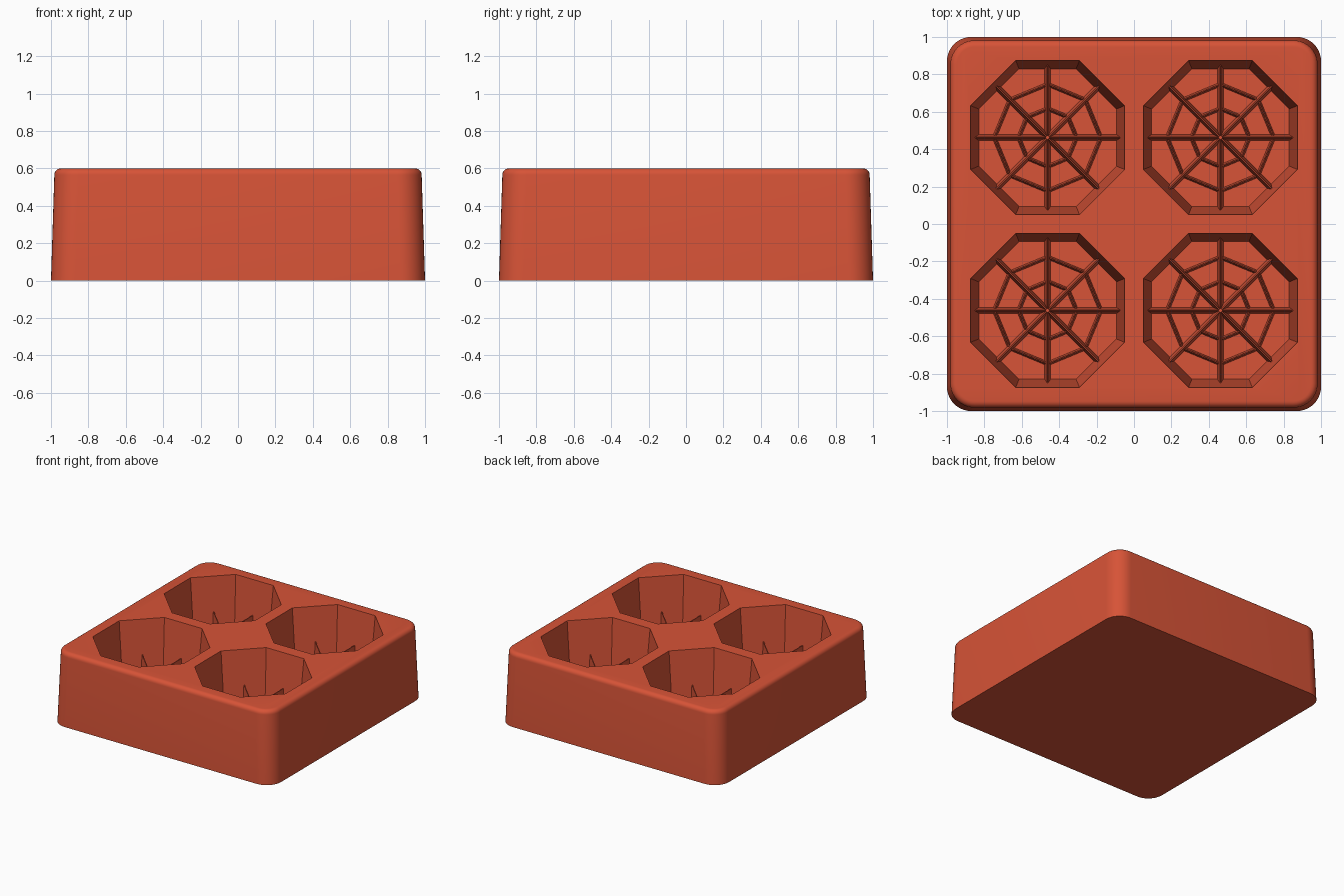
import bpy
import bmesh
from math import cos, sin, pi, radians
from mathutils import Matrix

cube = bpy.data.objects.get("Cube")
if cube:
    bpy.data.objects.remove(cube, do_unlink=True)

terracotta = bpy.data.materials.new("terracotta_red")
terracotta.use_nodes = True
colour = (0.68, 0.087, 0.038, 1)
terracotta.diffuse_color = colour
terracotta.node_tree.nodes["Principled BSDF"].inputs["Base Color"].default_value = colour

HEIGHT = 0.6
FLOOR = 0.1
CENTRE = 0.462
RIM, BASE = 0.412, 0.368     # pocket apothem at the top and at the floor


def loft(bm, loops, closed=False):
    """Skin a stack of equal loops; cap the ends, or join last to first."""
    rings = [[bm.verts.new(p) for p in loop] for loop in loops]
    pairs = list(zip(rings, rings[1:]))
    if closed:
        pairs.append((rings[-1], rings[0]))
    else:
        bm.faces.new(rings[0])
        bm.faces.new(rings[-1])
    n = len(rings[0])
    for a, b in pairs:
        for i in range(n):
            j = (i + 1) % n
            bm.faces.new((a[i], a[j], b[j], b[i]))


def finish(bm, name):
    bmesh.ops.recalc_face_normals(bm, faces=bm.faces)
    mesh = bpy.data.meshes.new(name)
    bm.to_mesh(mesh)
    bm.free()
    mesh.materials.append(terracotta)
    obj = bpy.data.objects.new(name, mesh)
    bpy.context.collection.objects.link(obj)
    return obj


def rounded_square(half, radius, z, steps=10):
    points = []
    for corner in range(4):
        a0 = corner * pi / 2
        sx = 1 if corner in (0, 3) else -1
        sy = 1 if corner < 2 else -1
        for k in range(steps + 1):
            a = a0 + k / steps * pi / 2
            points.append((sx * (half - radius) + radius * cos(a),
                           sy * (half - radius) + radius * sin(a), z))
    return points


def octagon(radius, z, turn=0.0):
    return [(radius * cos(turn + k * pi / 4), radius * sin(turn + k * pi / 4), z)
            for k in range(8)]


def select_only(obj):
    bpy.ops.object.select_all(action='DESELECT')
    obj.select_set(True)
    bpy.context.view_layer.objects.active = obj


centres = [(x, y) for x in (-CENTRE, CENTRE) for y in (-CENTRE, CENTRE)]

# Drafted block with rounded corners and a rounded top edge
fillet = 0.035
shoulder = 0.982
loops = [rounded_square(1.0, 0.13, 0)]
for k in range(7):
    a = k / 6 * pi / 2
    inset = fillet * (1 - cos(a))
    loops.append(rounded_square(shoulder - inset, 0.13 - inset,
                                HEIGHT - fillet + fillet * sin(a)))
bm = bmesh.new()
loft(bm, loops)
block = finish(bm, "mould_block")

# Tapered eight-sided pockets
bm = bmesh.new()
over = 0.1
top = RIM + (RIM - BASE) * over / (HEIGHT - FLOOR)
for x, y in centres:
    old = set(bm.verts)
    loft(bm, [octagon(BASE / cos(pi / 8), FLOOR, pi / 8),
              octagon(top / cos(pi / 8), HEIGHT + over, pi / 8)])
    bmesh.ops.translate(bm, verts=[v for v in bm.verts if v not in old], vec=(x, y, 0))
cutter = finish(bm, "pocket_cutter")
cutter.hide_render = True

cut = block.modifiers.new("pockets", 'BOOLEAN')
cut.operation = 'DIFFERENCE'
cut.solver = 'EXACT'
cut.object = cutter
select_only(block)
bpy.ops.object.modifier_apply(modifier=cut.name)
bpy.data.objects.remove(cutter, do_unlink=True)
bpy.ops.object.shade_smooth_by_angle(angle=radians(30))


def spoke_section(x, z_top, half=0.017, tip=0.003):
    low = FLOOR - 0.02
    return [(x, -half, low), (x, half, low), (x, tip, z_top), (x, -tip, z_top)]


# Web of wedge-shaped ribs in each pocket: four full-width spokes, two rings
for index, (x, y) in enumerate(centres, 1):
    bm = bmesh.new()
    for k in range(4):
        old = set(bm.verts)
        loft(bm, [spoke_section(-0.42, 0.32), spoke_section(0.42, 0.32)])
        bmesh.ops.rotate(bm, verts=[v for v in bm.verts if v not in old],
                         cent=(0, 0, 0), matrix=Matrix.Rotation(k * pi / 4, 3, 'Z'))
    for radius in (0.155, 0.285):
        low = FLOOR - 0.02
        loft(bm, [octagon(radius - 0.013, low), octagon(radius - 0.003, 0.21),
                  octagon(radius + 0.003, 0.21), octagon(radius + 0.013, low)], closed=True)
    web = finish(bm, f"web_ribs_{index}")
    web.location = (x, y, 0)
